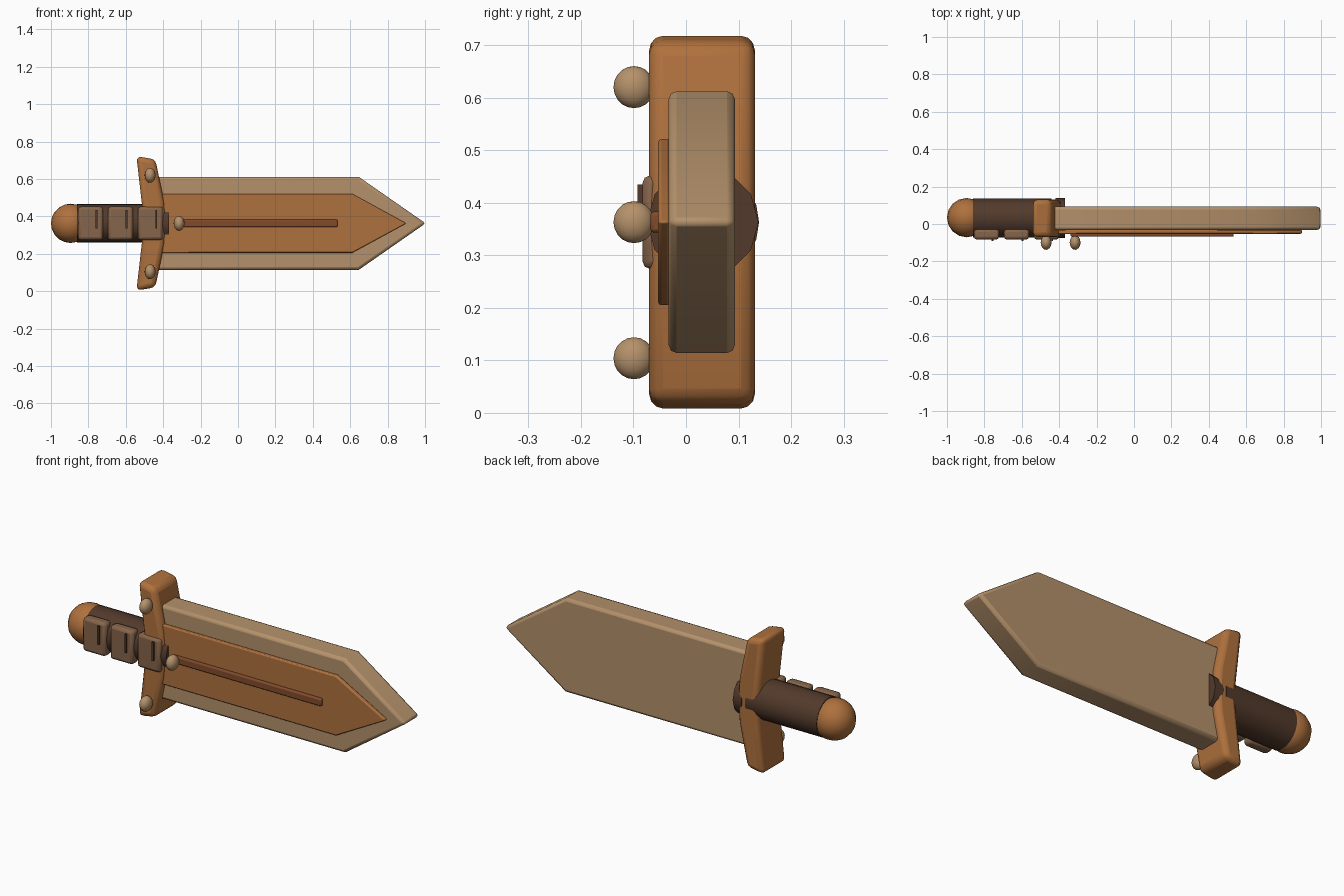
import bpy, bmesh
from math import pi, radians
from mathutils import Matrix

if "Cube" in bpy.data.objects:
    bpy.data.objects.remove(bpy.data.objects["Cube"])

ZC, YC = 0.363, 0.032   # long axis of the sword


def material(name, rgb):
    m = bpy.data.materials.new(name)
    m.diffuse_color = (*rgb, 1)
    m.use_nodes = True
    m.node_tree.nodes["Principled BSDF"].inputs["Base Color"].default_value = m.diffuse_color
    return m


TAN = material("tan wood", (0.46, 0.285, 0.147))
ORANGE = material("orange wood", (0.43, 0.165, 0.047))
RED = material("red wood", (0.22, 0.07, 0.025))
DARK = material("dark leather", (0.085, 0.042, 0.024))
WRAP = material("wrap leather", (0.24, 0.13, 0.07))


def finish(name, bm, mat, bevel=0, segments=2):
    bmesh.ops.recalc_face_normals(bm, faces=bm.faces)
    me = bpy.data.meshes.new(name)
    bm.to_mesh(me)
    bm.free()
    me.materials.append(mat)
    ob = bpy.data.objects.new(name, me)
    bpy.context.collection.objects.link(ob)
    if bevel:
        mod = ob.modifiers.new("bevel", 'BEVEL')
        mod.width, mod.segments = bevel, segments
        mod.limit_method, mod.angle_limit = 'ANGLE', radians(40)
    bpy.ops.object.select_all(action='DESELECT')
    ob.select_set(True)
    bpy.context.view_layer.objects.active = ob
    bpy.ops.object.shade_smooth_by_angle(angle=radians(35))
    return ob


def plate(name, half, y0, y1, mat, bevel, segments=2):
    """Extrude an x-z outline along y; the half outline is mirrored about ZC."""
    pts = half + [(x, 2 * ZC - z) for x, z in reversed(half) if abs(z - ZC) > 1e-4]
    bm = bmesh.new()
    face = bm.faces.new([bm.verts.new((x, y0, z)) for x, z in pts])
    ext = bmesh.ops.extrude_face_region(bm, geom=[face])
    verts = [v for v in ext["geom"] if isinstance(v, bmesh.types.BMVert)]
    bmesh.ops.translate(bm, verts=verts, vec=(0, y1 - y0, 0))
    return finish(name, bm, mat, bevel, segments)


def box(name, lo, hi, mat, bevel=0):
    bm = bmesh.new()
    mid = [(a + b) / 2 for a, b in zip(lo, hi)]
    size = [b - a for a, b in zip(lo, hi)]
    bmesh.ops.create_cube(bm, size=1, matrix=Matrix.LocRotScale(mid, None, size))
    return finish(name, bm, mat, bevel)


def rod(name, x0, x1, y, r, sides, mat, bevel=0):
    bm = bmesh.new()
    mx = Matrix.Translation(((x0 + x1) / 2, y, ZC)) @ Matrix.Rotation(pi / 2, 4, 'Y')
    bmesh.ops.create_cone(bm, cap_ends=True, segments=sides, radius1=r, radius2=r,
                          depth=x1 - x0, matrix=mx)
    return finish(name, bm, mat, bevel)


def ball(name, loc, radii, mat, u=16, v=10):
    bm = bmesh.new()
    bmesh.ops.create_uvsphere(bm, u_segments=u, v_segments=v, radius=1,
                              matrix=Matrix.LocRotScale(loc, None, radii))
    return finish(name, bm, mat)


# blade, front inlay and central ridge
plate("blade", [(-0.44, 0.612), (0.645, 0.612), (1.003, ZC)], -0.033, 0.093, TAN, 0.015)
plate("blade_inlay", [(-0.44, 0.521), (0.61, 0.521), (0.90, ZC)], -0.053, -0.03, ORANGE, 0.006)
box("blade_ridge", (-0.34, -0.068, ZC - 0.02), (0.533, -0.045, ZC + 0.02), RED, 0.007)

# cross guard, swept back towards the grip
plate("guard", [(-0.502, ZC), (-0.543, 0.722), (-0.442, 0.705), (-0.395, 0.48), (-0.386, ZC)],
      -0.07, 0.131, ORANGE, 0.026, 3)

# grip, collar and pommel
rod("grip", -0.86, -0.44, YC, 0.103, 24, DARK)
rod("collar", -0.42, -0.37, YC, 0.106, 12, DARK)
ball("pommel", (-0.895, YC + 0.002, ZC), (0.105,) * 3, ORANGE)

# three wrap pads with a dark stitch each
for i in range(3):
    x = -0.788 + i * 0.16
    box(f"wrap_pad_{i + 1}", (x - 0.067, -0.083, 0.274), (x + 0.067, -0.027, 0.452), WRAP, 0.015)
    box(f"wrap_stitch_{i + 1}", (x + 0.026, -0.092, 0.336), (x + 0.036, -0.075, 0.435), DARK)

# round studs on guard and blade root
for name, x, z in (("upper_stud", -0.47, 0.62), ("lower_stud", -0.47, 0.104), ("middle_stud", -0.315, ZC)):
    ball(name, (x, -0.099, z), (0.029, 0.039, 0.04), TAN)
